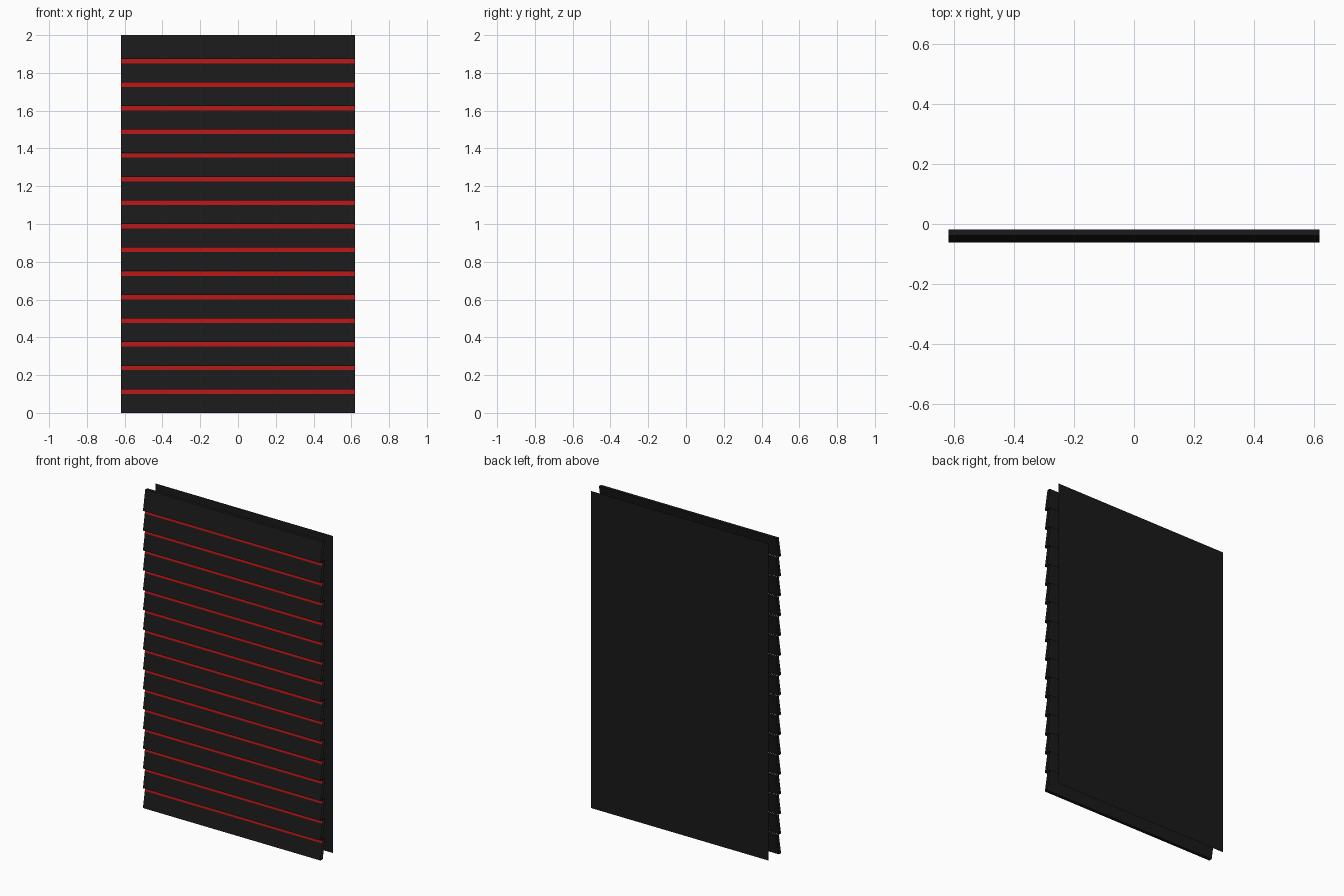
import bpy

if "Cube" in bpy.data.objects:
    bpy.data.objects.remove(bpy.data.objects["Cube"])

W, N, PITCH = 0.62, 16, 0.125      # half width, board count, board height


def material(name, color):
    m = bpy.data.materials.new(name)
    m.diffuse_color = (*color, 1)
    m.use_nodes = True
    m.node_tree.nodes["Principled BSDF"].inputs["Base Color"].default_value = m.diffuse_color
    return m


BLACK = material("black_paint", (0.01, 0.01, 0.01))
RED = material("red_trim", (0.45, 0.008, 0.008))


def extrude_x(name, profile, mat, closed=True):
    """Sweep a y-z profile along x, leaving the ends open."""
    n = len(profile)
    verts = [(x, y, z) for x in (-W, W) for y, z in profile]
    faces = []
    for i in range(n if closed else n - 1):
        j = (i + 1) % n
        faces.append((i, i + n, j + n, j))
    me = bpy.data.meshes.new(name)
    me.from_pydata(verts, [], faces)
    me.materials.append(mat)
    ob = bpy.data.objects.new(name, me)
    bpy.context.collection.objects.link(ob)
    return ob


for k in range(N):
    z0, z1 = k * PITCH, (k + 1) * PITCH
    # sloping lap board, bottom edge standing proud of the one below
    extrude_x(f"lap_board_{k + 1}",
              [(-0.062, z0), (-0.041, z0), (-0.018, z1), (-0.039, z1)], BLACK)
    # red strip tucked under the lip of the board above
    if k < N - 1:
        extrude_x(f"red_strip_{k + 1}",
                  [(-0.0445, z1 - 0.024), (-0.0405, z1 - 0.0005)], RED, closed=False)

# flat backing sheet
extrude_x("back_sheet", [(0.062, 2.0), (0.062, 0.0)], BLACK, closed=False)
